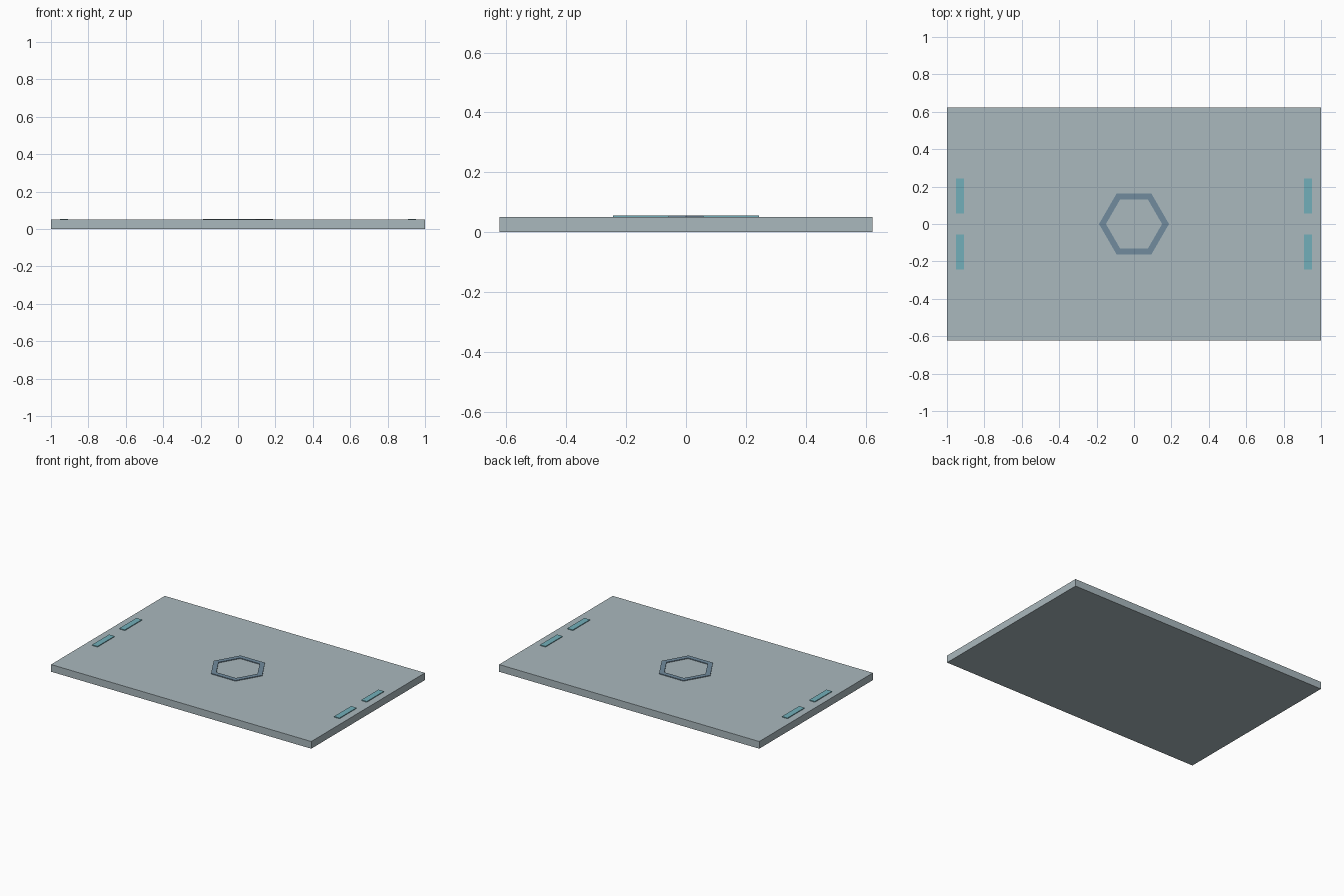
import bpy, bmesh, math

if "Cube" in bpy.data.objects:
    bpy.data.objects.remove(bpy.data.objects["Cube"])


def material(name, rgb):
    m = bpy.data.materials.new(name)
    m.diffuse_color = (*rgb, 1)
    m.use_nodes = True
    m.node_tree.nodes["Principled BSDF"].inputs["Base Color"].default_value = m.diffuse_color
    return m


GREY = material("pale grey", (0.40, 0.48, 0.51))
BLUE = material("slate blue", (0.165, 0.26, 0.34))
TEAL = material("teal", (0.17, 0.43, 0.49))


def finish(bm, name, mat):
    bmesh.ops.recalc_face_normals(bm, faces=bm.faces)
    mesh = bpy.data.meshes.new(name)
    bm.to_mesh(mesh)
    bm.free()
    mesh.materials.append(mat)
    ob = bpy.data.objects.new(name, mesh)
    bpy.context.collection.objects.link(ob)
    return ob


def box(name, x, y, z, mat):
    bm = bmesh.new()
    bmesh.ops.create_cube(bm, size=1)
    for v in bm.verts:
        v.co = [a + (c + 0.5) * (b - a) for c, (a, b) in zip(v.co, (x, y, z))]
    return finish(bm, name, mat)


PLATE_TOP, DETAIL_TOP = 0.05, 0.055

# Flat panel
box("panel", (-1, 1), (-0.624, 0.624), (0, PLATE_TOP), GREY)

# Light strips: two at each short end
for sx, side in ((-1, "left"), (1, "right")):
    for sy, end in ((-1, "front"), (1, "back")):
        cx, cy = sx * 0.93, sy * 0.15
        box(f"light_strip_{side}_{end}", (cx - 0.021, cx + 0.021),
            (cy - 0.094, cy + 0.094), (PLATE_TOP - 0.003, DETAIL_TOP), TEAL)

# Raised hexagonal ring in the middle
bm = bmesh.new()
profile = [(0.187, PLATE_TOP - 0.003), (0.187, DETAIL_TOP),
           (0.150, DETAIL_TOP), (0.150, PLATE_TOP - 0.003)]
rings = [[bm.verts.new((r * math.cos(i * math.pi / 3), r * math.sin(i * math.pi / 3), z))
          for r, z in profile] for i in range(6)]
for i in range(6):
    a, b = rings[i], rings[(i + 1) % 6]
    for j in range(4):
        k = (j + 1) % 4
        bm.faces.new((a[j], b[j], b[k], a[k]))
finish(bm, "hexagon_ring", BLUE)
